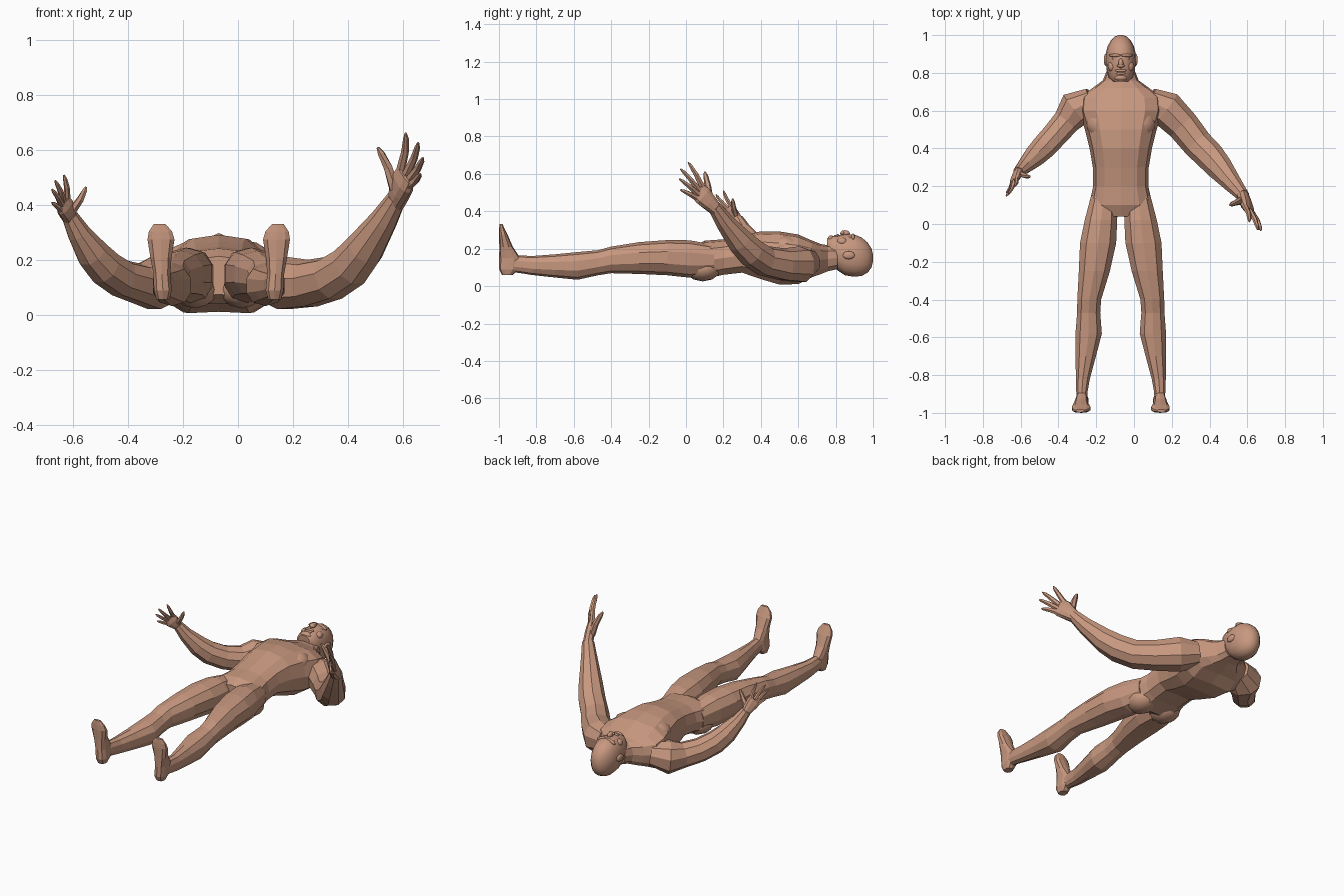
import bpy, bmesh, math
from mathutils import Vector

if "Cube" in bpy.data.objects:
    bpy.data.objects.remove(bpy.data.objects["Cube"])

CX = -0.07  # body centre line
skin = bpy.data.materials.new("skin")
skin.diffuse_color = (0.58, 0.315, 0.215, 1)
skin.use_nodes = True
skin.node_tree.nodes["Principled BSDF"].inputs["Base Color"].default_value = skin.diffuse_color


def finish(name, bm, angle=None):
    bmesh.ops.recalc_face_normals(bm, faces=bm.faces)
    me = bpy.data.meshes.new(name)
    bm.to_mesh(me)
    bm.free()
    me.materials.append(skin)
    ob = bpy.data.objects.new(name, me)
    bpy.context.collection.objects.link(ob)
    if angle:
        bpy.ops.object.select_all(action='DESELECT')
        ob.select_set(True)
        bpy.context.view_layer.objects.active = ob
        bpy.ops.object.shade_smooth_by_angle(angle=math.radians(angle))
    return ob


def loft(name, rings, sides=10, ref=(0, 0, 1), axis=None, power=0.9, groove=0, angle=None):
    """Skin oval rings (centre, half width, half height along ref)."""
    bm = bmesh.new()
    cs = [Vector(r[0]) for r in rings]
    loops = []
    for i, (c, a, b) in enumerate(rings):
        t = Vector(axis) if axis else (cs[min(i + 1, len(cs) - 1)] - cs[max(i - 1, 0)]).normalized()
        u = t.cross(Vector(ref)).normalized()
        v = u.cross(t)
        loop = []
        for k in range(sides):
            an = math.tau * k / sides + math.pi / 2
            co, si = math.cos(an), math.sin(an)
            x = math.copysign(abs(co) ** power, co) * a
            y = math.copysign(abs(si) ** power, si) * b
            if groove and k == sides // 2:
                y *= 1 - groove
            loop.append(bm.verts.new(cs[i] + u * x + v * y))
        loops.append(loop)
    for p, q in zip(loops, loops[1:]):
        for k in range(sides):
            n = (k + 1) % sides
            bm.faces.new((p[k], p[n], q[n], q[k]))
    bm.faces.new(loops[0])
    bm.faces.new(loops[-1])
    return finish(name, bm, angle)


def blob(name, loc, size, rot=None):
    bm = bmesh.new()
    bmesh.ops.create_icosphere(bm, subdivisions=2, radius=1)
    for v in bm.verts:
        v.co = Vector((v.co.x * size[0], v.co.y * size[1], v.co.z * size[2]))
    ob = finish(name, bm, 50)
    ob.location = loc
    if rot:
        ob.rotation_euler = rot
    return ob


Y = (0, 1, 0)
# Torso from crotch to neck: y, centre z, half width, half depth
torso = [(0.04, .14, .09, .075), (0.10, .135, .168, .108), (0.20, .15, .146, .10),
         (0.30, .165, .148, .104), (0.40, .158, .165, .135), (0.50, .142, .19, .15),
         (0.60, .136, .222, .14), (0.67, .14, .215, .105), (0.72, .14, .15, .085),
         (0.76, .145, .095, .073), (0.81, .15, .075, .066)]
loft("torso", [((CX, y, z), a, b) for y, z, a, b in torso], 12, axis=Y, power=.78, groove=.14)

# Head
head = [(.755, .21, .04, .045), (.775, .195, .064, .07), (.81, .178, .074, .094),
        (.85, .168, .079, .11), (.90, .163, .08, .113), (.94, .157, .07, .102),
        (.972, .152, .053, .08), (.992, .15, .033, .05), (1.0, .15, .012, .018)]
loft("head", [((CX, y, z), a, b) for y, z, a, b in head], 16, axis=Y, power=.92, angle=40)

# Face
blob("nose", (CX, .85, .282), (.014, .027, .017))
blob("nose_tip", (CX, .838, .285), (.02, .011, .012))
blob("upper_lip", (CX, .812, .270), (.032, .008, .009))
blob("lower_lip", (CX, .797, .264), (.026, .008, .010))
blob("chin", (CX, .775, .25), (.036, .018, .022))

for side, s in (("right", 1), ("left", -1)):
    def mx(x):
        return CX + s * (x - CX)

    blob(side + "_brow", (mx(CX + .032), .893, .265), (.034, .009, .012), (0, s * .35, 0))
    blob(side + "_eye", (mx(CX + .031), .877, .259), (.016, .008, .009))
    blob(side + "_cheek", (mx(CX + .044), .835, .238), (.026, .03, .022))
    blob(side + "_ear", (mx(CX + .08), .87, .165), (.010, .033, .022))
    blob(side + "_pectoral", (mx(CX + .085), .53, .215), (.10, .085, .058))
    blob(side + "_buttock", (mx(CX + .085), .09, .095), (.085, .10, .07))

    # Leg: y, centre x, centre z, half width, half depth
    leg = [(.15, .02, .14, .07, .08), (.02, .035, .145, .09, .10), (-.10, .05, .152, .10, .094),
           (-.25, .07, .15, .086, .085), (-.40, .097, .14, .066, .071), (-.47, .10, .125, .064, .067),
           (-.58, .10, .108, .073, .074), (-.70, .115, .108, .056, .062), (-.82, .131, .11, .039, .051),
           (-.89, .136, .117, .031, .047), (-.95, .136, .117, .028, .04)]
    loft(side + "_leg", [((mx(x), y, z), a, b) for y, x, z, a, b in leg], 10, axis=Y)

    # Foot pointing up: z, centre x, centre y, half width, half length
    foot = [(.058, .133, -.955, .024, .028), (.09, .133, -.947, .034, .052), (.15, .137, -.942, .032, .057),
            (.21, .14, -.962, .04, .036), (.275, .14, -.977, .051, .023), (.305, .142, -.984, .044, .015),
            (.332, .145, -.989, .022, .008)]
    loft(side + "_foot", [((mx(x), y, z), a, b) for z, x, y, a, b in foot], 10,
         ref=Y, axis=(0, 0, 1), power=.8)


def arm(side, path, scale):
    radii = [.07, .098, .092, .086, .083, .074, .052, .037]
    loft(side + "_arm", [(p, r * (1 if i < 2 else scale), r * (1 if i < 2 else scale))
                         for i, (p, r) in enumerate(zip(path, radii))], 9)


def hand(side, wrist, tips, thumb_base, thumb_tip, scale):
    """Flat palm with four fingers aimed at the tips (index first), and a thumb."""
    wrist = Vector(wrist)
    tips = [Vector(t) for t in tips]
    knuckles = [wrist.lerp(t, f) for t, f in zip(tips, (.50, .49, .50, .52))]
    across = knuckles[0] - knuckles[3]
    mid = (knuckles[0] + knuckles[3]) / 2
    half = across.length / 2 + .012 * scale
    loft(side + "_palm", [(wrist.lerp(mid, -.15), .03 * scale, .034 * scale),
                          (wrist.lerp(mid, .35), .03 * scale, half * .9),
                          (wrist.lerp(mid, .75), .027 * scale, half * 1.08),
                          (wrist.lerp(mid, 1.08), .015 * scale, half)], 10, ref=across, power=.8)
    # Back-of-finger direction gives a slight curl
    curl = across.cross(mid - wrist).normalized() * .008 * scale
    fingers = [("finger_%d" % (i + 1), k.lerp(wrist, .1), t)
               for i, (k, t) in enumerate(zip(knuckles, tips))]
    fingers.append(("thumb", Vector(thumb_base), Vector(thumb_tip)))
    for name, a, b in fingers:
        w = scale * (1.3 if name == "thumb" else 1)
        loft(side + "_" + name, [(a, .016 * w, .017 * w), (a.lerp(b, .5) + curl, .0135 * w, .0135 * w),
                                 (a.lerp(b, .85) + curl * .5, .010 * w, .010 * w),
                                 (b, .004 * w, .004 * w)], 6, ref=across)


# Arms and raised hands, each in its own pose
arm("right", [(.08, .655, .13), (.17, .61, .115), (.26, .52, .115), (.34, .42, .135),
              (.41, .35, .18), (.46, .29, .24), (.53, .205, .345), (.577, .15, .425)], .95)
hand("right", (.577, .15, .42),
     [(.61, .012, .662), (.655, -.03, .627), (.672, -.036, .573), (.662, -.03, .515)],
     (.57, .125, .46), (.508, .10, .61), 1.0)
arm("left", [(-.22, .655, .13), (-.31, .61, .115), (-.36, .54, .115), (-.425, .465, .135),
             (-.485, .40, .175), (-.53, .355, .225), (-.58, .305, .30), (-.612, .275, .36)], .8)
hand("left", (-.612, .275, .355),
     [(-.633, .20, .51), (-.665, .16, .49), (-.677, .148, .458), (-.677, .165, .41)],
     (-.603, .265, .38), (-.552, .25, .467), .75)
